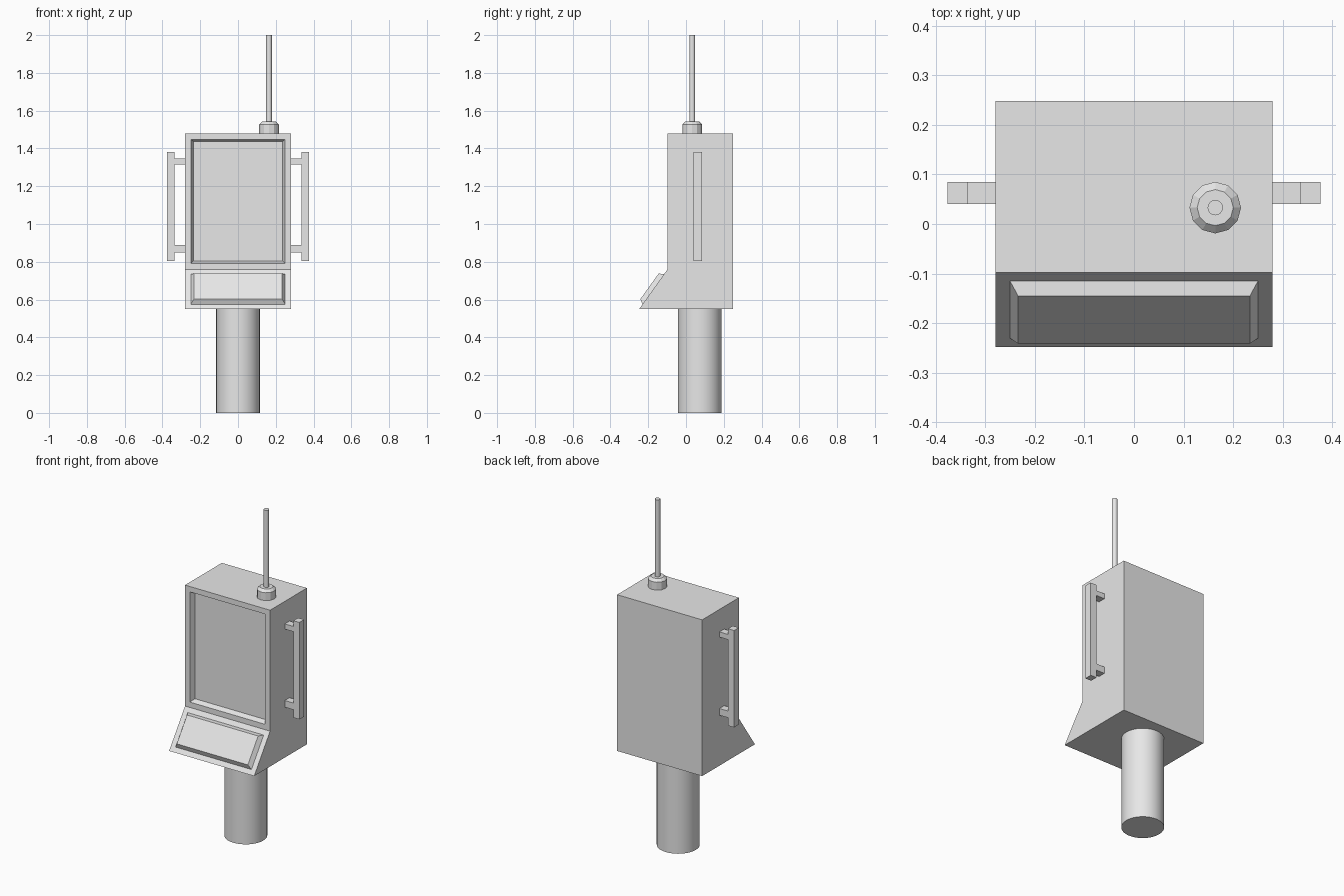
import bpy, bmesh
from mathutils import Vector, Matrix

cube = bpy.data.objects.get("Cube")
if cube:
    bpy.data.objects.remove(cube, do_unlink=True)

grey = bpy.data.materials.new("light grey")
grey.use_nodes = True
grey.diffuse_color = (0.8, 0.8, 0.8, 1)
grey.node_tree.nodes["Principled BSDF"].inputs["Base Color"].default_value = (0.8, 0.8, 0.8, 1)


def finish(name, bm, smooth=False):
    bmesh.ops.recalc_face_normals(bm, faces=bm.faces)
    mesh = bpy.data.meshes.new(name)
    bm.to_mesh(mesh)
    bm.free()
    mesh.materials.append(grey)
    obj = bpy.data.objects.new(name, mesh)
    bpy.context.collection.objects.link(obj)
    if smooth:
        bpy.ops.object.select_all(action="DESELECT")
        obj.select_set(True)
        bpy.context.view_layer.objects.active = obj
        bpy.ops.object.shade_smooth_by_angle()
    return obj


def add_box(bm, low, high):
    low, high = Vector(low), Vector(high)
    place = Matrix.Translation((low + high) / 2) @ Matrix.Diagonal((*(high - low), 1))
    bmesh.ops.create_cube(bm, size=1, matrix=place)


def add_cylinder(bm, x, y, bottom, top, radius, sides, top_radius=None):
    bmesh.ops.create_cone(
        bm, cap_ends=True, segments=sides, radius1=radius,
        radius2=radius if top_radius is None else top_radius,
        depth=top - bottom, matrix=Matrix.Translation((x, y, (bottom + top) / 2)))


# Housing: side profile extruded across the width
profile = [(0.248, 0.55), (0.248, 1.48), (-0.098, 1.48), (-0.098, 0.76), (-0.248, 0.55)]
bm = bmesh.new()
side = bm.faces.new([bm.verts.new((-0.28, y, z)) for y, z in profile])
grown = bmesh.ops.extrude_face_region(bm, geom=[side])["geom"]
bmesh.ops.translate(bm, vec=(0.56, 0, 0),
                    verts=[v for v in grown if isinstance(v, bmesh.types.BMVert)])
bmesh.ops.recalc_face_normals(bm, faces=bm.faces)
bm.normal_update()

# Sunken screen on the front, raised control pad on the slope
screen = min(bm.faces, key=lambda f: f.normal.y)
pad = next(f for f in bm.faces if f.normal.y < -0.5 and f.normal.z > 0.3)
for face, border, bevel, depth in ((screen, 0.032, 0.012, -0.03), (pad, 0.03, 0.016, 0.025)):
    bmesh.ops.inset_region(bm, faces=[face], thickness=border, use_even_offset=True)
    bmesh.ops.inset_region(bm, faces=[face], thickness=bevel, depth=depth, use_even_offset=True)
finish("housing", bm)

# Post
bm = bmesh.new()
add_cylinder(bm, 0, 0.073, 0, 0.55, 0.116, 32)
finish("post", bm, smooth=True)

# Side handles: a bar on two struts
for name, s in (("left_handle", 1), ("right_handle", -1)):
    bm = bmesh.new()
    for x1, x2, z1, z2 in ((0.336, 0.376, 0.803, 1.38),
                           (0.28, 0.336, 1.315, 1.346),
                           (0.28, 0.336, 0.85, 0.89)):
        add_box(bm, (min(s * x1, s * x2), 0.04, z1), (max(s * x1, s * x2), 0.085, z2))
    finish(name, bm)

# Antenna base with chamfered rim
bm = bmesh.new()
add_cylinder(bm, 0.164, 0.033, 1.48, 1.542, 0.052, 12)
rim = [e for e in bm.edges if all(v.co.z > 1.54 for v in e.verts)]
bmesh.ops.bevel(bm, geom=rim, offset=0.015, segments=1, affect="EDGES")
finish("antenna_base", bm)

# Antenna rod
bm = bmesh.new()
add_cylinder(bm, 0.164, 0.033, 1.54, 2.0, 0.0155, 16)
finish("antenna_rod", bm, smooth=True)
